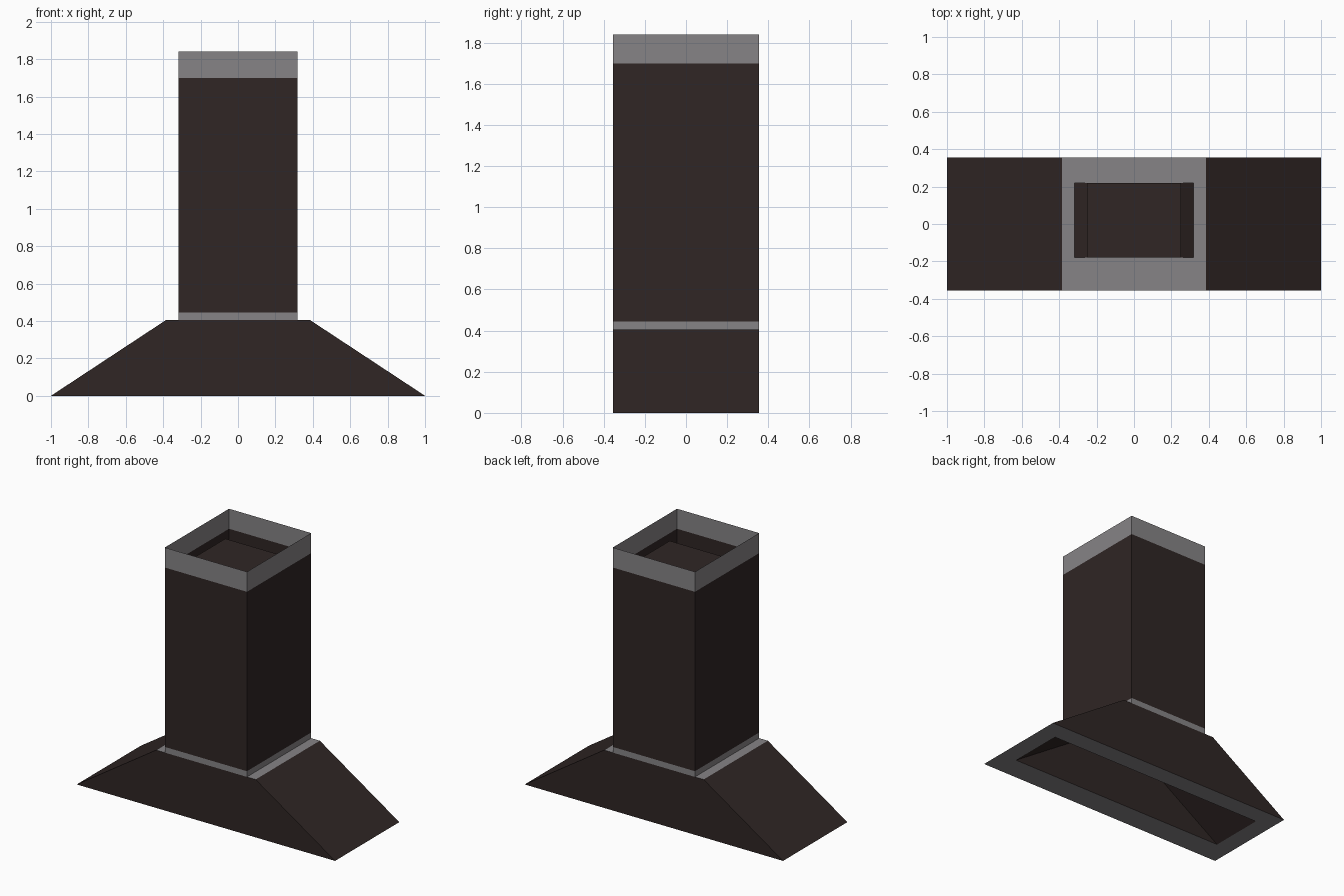
import bpy

if "Cube" in bpy.data.objects:
    bpy.data.objects.remove(bpy.data.objects["Cube"])

def mat(name, rgb):
    m = bpy.data.materials.new(name)
    m.diffuse_color = (*rgb, 1)
    m.use_nodes = True
    m.node_tree.nodes["Principled BSDF"].inputs["Base Color"].default_value = m.diffuse_color
    return m

DARK = mat("dark_brown", (0.029, 0.019, 0.018))
GREY = mat("steel_grey", (0.24, 0.23, 0.238))
Y0, Y1 = -0.355, 0.355      # outer depth
I0, I1 = -0.18, 0.22        # inner duct depth

def ring(x, y0, y1, z):
    return [(-x, y0, z), (x, y0, z), (x, y1, z), (-x, y1, z)]

def loft(name, rings, material, cap_top=False):
    """Thin shell joining rectangular rings, bottom to top."""
    verts = [v for r in rings for v in r]
    faces = []
    for k in range(len(rings) - 1):
        a, b = 4 * k, 4 * k + 4
        for i in range(4):
            j = (i + 1) % 4
            faces.append((a + i, a + j, b + j, b + i))
    if cap_top:
        n = 4 * (len(rings) - 1)
        faces.append((n, n + 1, n + 2, n + 3))
    me = bpy.data.meshes.new(name)
    me.from_pydata(verts, [], faces)
    me.materials.append(material)
    ob = bpy.data.objects.new(name, me)
    bpy.context.collection.objects.link(ob)
    return ob

# Sloping hood skirt
loft("hood_skirt", [ring(1, Y0, Y1, 0), ring(0.385, Y0, Y1, 0.405)], DARK)

# Flat ledge on top of the skirt, open in the middle
loft("hood_ledge", [ring(0.385, Y0, Y1, 0.405), ring(0.318, I0, I1, 0.405)], GREY)

# Frame on the underside
loft("bottom_frame", [ring(0.87, I0, I1, 0), ring(1, Y0, Y1, 0)], GREY)

# Chimney: lower trim, main duct, upper trim
for name, z0, z1, m in (("lower_trim", 0.405, 0.445, GREY),
                        ("chimney", 0.445, 1.70, DARK),
                        ("upper_trim", 1.70, 1.84, GREY)):
    loft(name, [ring(0.318, Y0, Y1, z0), ring(0.318, Y0, Y1, z1)], m)

# Inner funnel and capped inner duct
loft("inner_duct", [ring(0.87, I0, I1, 0), ring(0.252, I0, I1, 0.404),
                    ring(0.252, I0, I1, 1.70)], DARK, cap_top=True)
